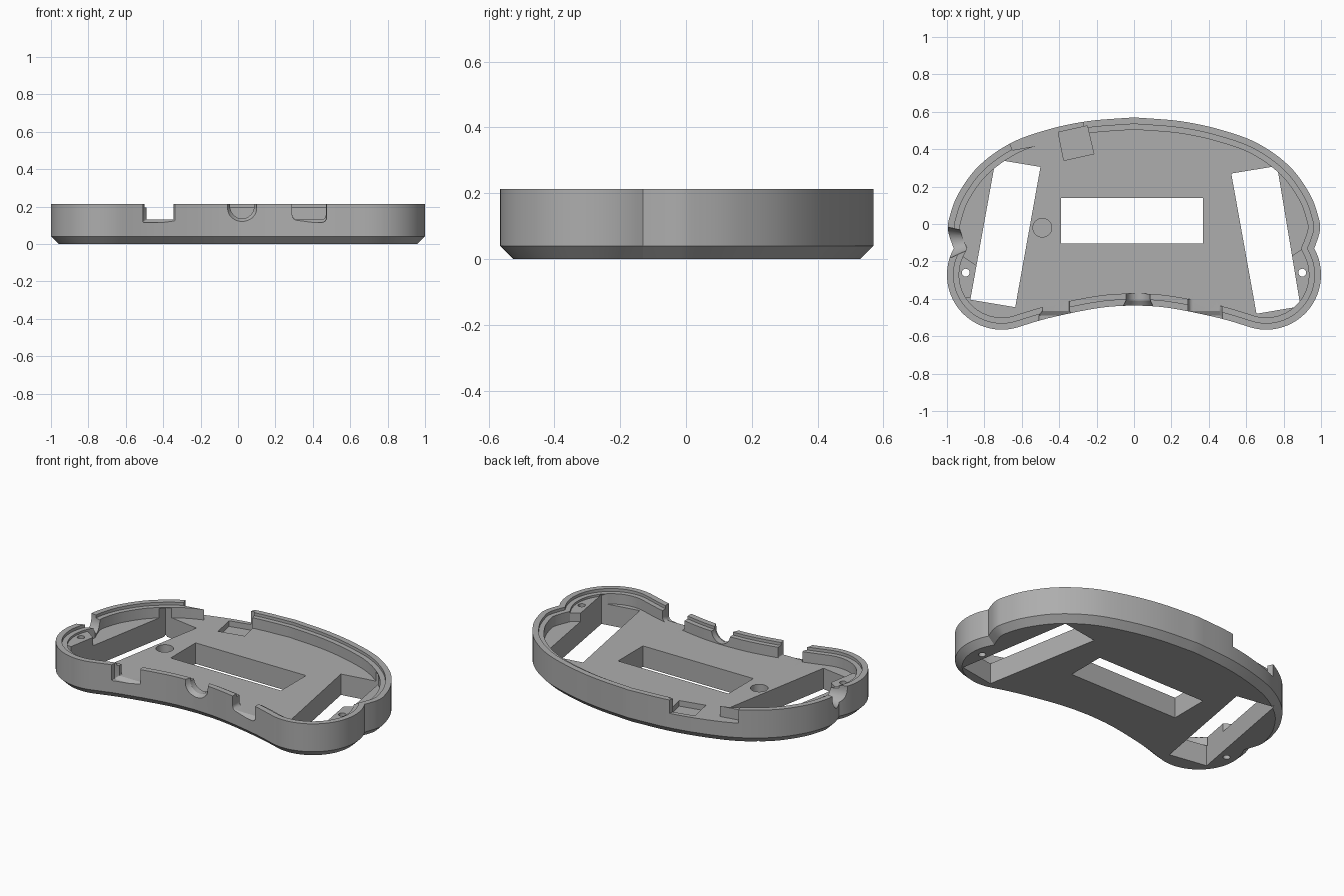
import bpy, bmesh, math
from mathutils import Vector

if "Cube" in bpy.data.objects:
    bpy.data.objects.remove(bpy.data.objects["Cube"])

RIM, LEDGE, FLOOR = 0.213, 0.195, 0.13

plastic = bpy.data.materials.new("grey plastic")
plastic.diffuse_color = (0.42, 0.42, 0.42, 1)
plastic.use_nodes = True
plastic.node_tree.nodes["Principled BSDF"].inputs["Base Color"].default_value = plastic.diffuse_color


def spline(pts, steps=6):
    """Catmull-Rom through the points, without the last one."""
    p = [Vector(q) for q in pts]
    p = [2 * p[0] - p[1]] + p + [2 * p[-1] - p[-2]]
    out = []
    for a, b, c, d in zip(p, p[1:], p[2:], p[3:]):
        for i in range(steps):
            t = i / steps
            out.append(0.5 * (2 * b + (c - a) * t + (2 * a - 5 * b + 4 * c - d) * t * t
                              + (3 * b - a - 3 * c + d) * t ** 3))
    return out


def inset(loop, d):
    """Move a clockwise loop inward with mitred corners."""
    out = []
    for i, p in enumerate(loop):
        e1 = (p - loop[i - 1]).normalized()
        e2 = (loop[(i + 1) % len(loop)] - p).normalized()
        n1, n2 = Vector((e1.y, -e1.x)), Vector((e2.y, -e2.x))
        out.append(p + (n1 + n2) * d / (1 + n1.dot(n2)))
    return out


def loft(name, sections):
    """Skin a stack of equal closed loops of 3D points, capped at both ends."""
    bm = bmesh.new()
    rings = [[bm.verts.new(v) for v in s] for s in sections]
    n = len(rings[0])
    for a, b in zip(rings, rings[1:]):
        for i in range(n):
            bm.faces.new((a[i], a[(i + 1) % n], b[(i + 1) % n], b[i]))
    bm.faces.new(rings[0])
    bm.faces.new(rings[-1])
    bmesh.ops.recalc_face_normals(bm, faces=bm.faces)
    me = bpy.data.meshes.new(name)
    bm.to_mesh(me)
    bm.free()
    me.materials.append(plastic)
    ob = bpy.data.objects.new(name, me)
    bpy.context.collection.objects.link(ob)
    return ob


def prism(name, pts, z0, z1):
    return loft(name, [[(x, y, z) for x, y in pts] for z in (z0, z1)])


def disc(x, y, r, n=32):
    return [(x + r * math.cos(math.tau * i / n), y + r * math.sin(math.tau * i / n)) for i in range(n)]


# Outline: crown, upper corner, grip lobe and concave front edge, then mirrored
crown = spline([(0, .57), (.246, .55), (.46, .505), (.66, .432), (.83, .31), (.94, .16),
                (.988, .03), (.993, -.04), (.966, -.127)])
lobe = [Vector((.707 + .293 * math.cos(math.radians(a)), -.272 + .293 * math.sin(math.radians(a))))
        for a in [29 - 134 * i / 32 for i in range(32)]]
front = spline([(.631, -.555), (.475, -.508), (.28, -.465), (.14, -.443), (0, -.435)])
right = crown + lobe + front
outline = right + [Vector((0, -.435))] + [Vector((-p.x, p.y)) for p in reversed(right[1:])]

# Shell: chamfered base, rim, inner ledge and floor
profile = [(.04, 0), (0, .04), (0, RIM), (.035, RIM), (.035, LEDGE), (.065, LEDGE), (.065, FLOOR)]
shell = loft("shell", [[(p.x, p.y, z) for p in inset(outline, d)] for d, z in profile])


def combine(ob, operation):
    m = shell.modifiers.new(ob.name, 'BOOLEAN')
    m.operation, m.object, m.solver = operation, ob, 'EXACT'
    bpy.context.view_layer.objects.active = shell
    bpy.ops.object.modifier_apply(modifier=m.name)
    bpy.data.objects.remove(ob)


# Raised screw bosses between grip windows and rim
for s, low, high in ((1, -.43, -.2), (-1, -.4, -.25)):
    edge = [p for p in inset(outline, .05) if p.x * s > .8 and low < p.y < high]
    edge.sort(key=lambda p: p.y)
    pts = [(s * .8, low)] + [tuple(p) for p in edge] + [(s * .92, high + .08), (s * .8, high)]
    combine(prism("screw_boss", pts, .08, .182), 'UNION')

cutters = [
    # Grip windows and display window
    prism("right_window", [(.52, .27), (.765, .31), (.89, -.44), (.655, -.48)], -.1, .19),
    prism("left_window", [(-.74, .345), (-.5, .305), (-.635, -.445), (-.875, -.405)], -.1, .19),
    prism("display_window", [(-.39, -.105), (.37, -.105), (.37, .14), (-.39, .14)], -.1, .4),
    # Round pocket, square pocket and rear wall gap
    prism("round_pocket", disc(-.49, -.02, .05), .05, .4),
    prism("square_pocket", [(-.405, .49), (-.25, .525), (-.215, .375), (-.375, .34)], .095, .4),
    prism("rear_gap", [(-.65, .395), (-.69, .5), (-.62, .7), (-.24, .7), (-.285, .46)], FLOOR, .4),
]
# Screw holes
for s in (-1, 1):
    cutters.append(prism("screw_hole", disc(s * .9, -.26, .021, 20), -.1, .4))


# Front openings, flaring toward the outside
def front_cut(name, shape, y_mouth, y_in, flare, cx):
    wide = [(cx + (x - cx) * flare, z - .015 * (z < .2)) for x, z in shape]
    return loft(name, [[(x, y, z) for x, z in sh]
                       for y, sh in ((y_mouth - .1, wide), (y_mouth, wide), (y_mouth + .025, shape), (y_in, shape))])


def slot(x0, x1, r=.025):
    a, b = [], []
    for i in range(5):
        t = math.pi / 2 * i / 4
        a.append((x0 + r - r * math.cos(t), FLOOR + r - r * math.sin(t)))
        b.append((x1 - r + r * math.sin(t), FLOOR + r - r * math.cos(t)))
    return [(x0, .3)] + a + b + [(x1, .3)]


arc = [(.022 - .065 * math.cos(math.pi * i / 16), .205 - .07 * math.sin(math.pi * i / 16)) for i in range(17)]
cutters += [
    front_cut("switch_slot", slot(-.49, -.345, .005), -.49, -.36, 1.25, -.42),
    front_cut("plug_slot", slot(.29, .47), -.49, -.36, 1.04, .38),
    front_cut("cable_notch", [(-.043, .3)] + arc + [(.087, .3)], -.435, -.34, 1.2, .022),
]

# Side notch through the left wall
side = [(math.cos(math.pi * i / 16), math.sin(math.pi * i / 16)) for i in range(17)]
side = [(1, -.5)] + side + [(-1, -.5)]
cutters.append(loft("side_notch", [[(x, yc + r * c, .2 - r * 1.1 * s) for c, s in side]
                                   for x, yc, r in ((-1.1, -.1, .09), (-.98, -.1, .08), (-.89, -.09, .05))]))
for c in cutters:
    combine(c, 'DIFFERENCE')

# One material, smooth walls with sharp edges
shell.data.materials.clear()
shell.data.materials.append(plastic)
for f in shell.data.polygons:
    f.material_index = 0
shell.select_set(True)
bpy.context.view_layer.objects.active = shell
bpy.ops.object.shade_smooth_by_angle(angle=math.radians(25))
